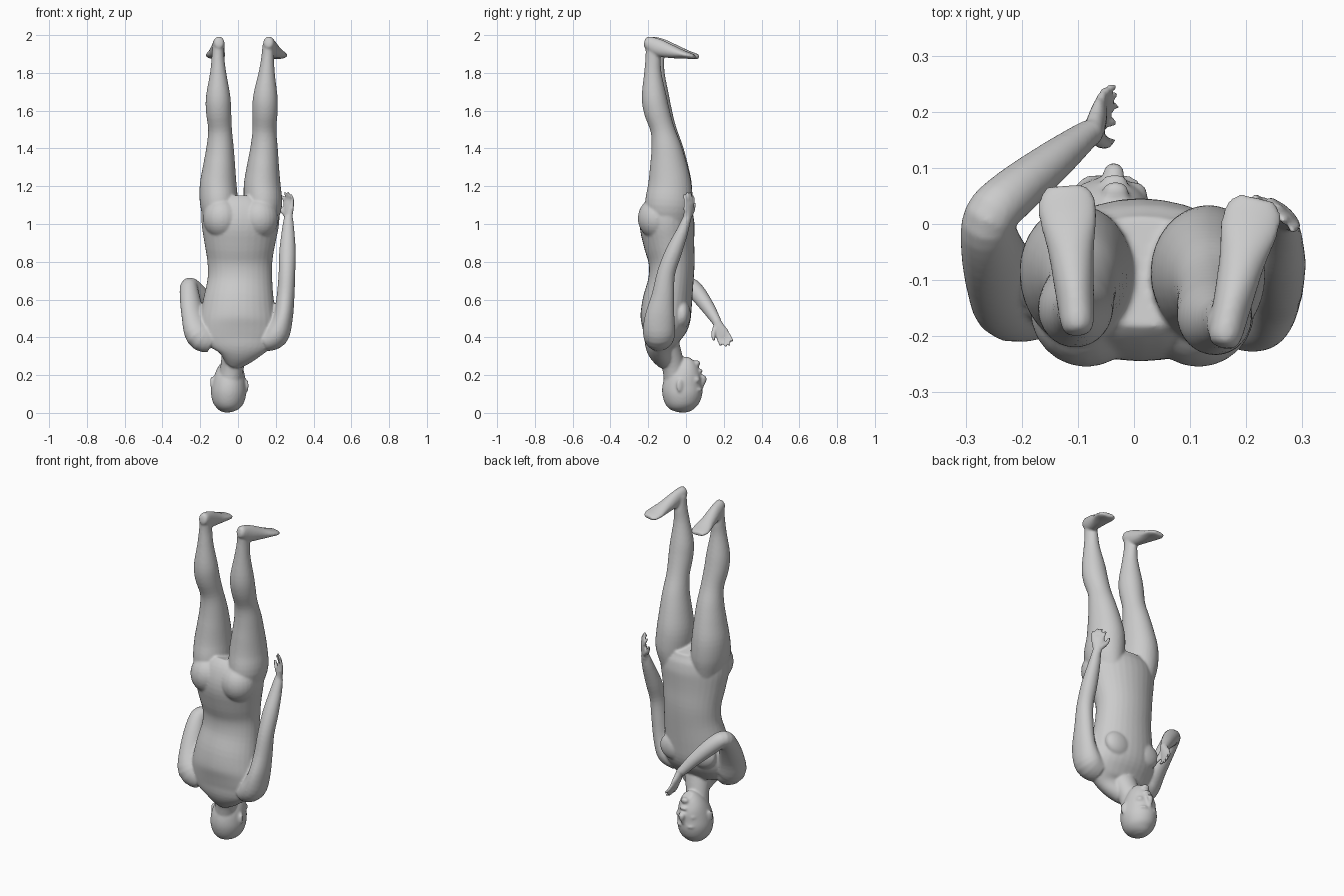
import bpy, bmesh, math
from mathutils import Vector, Matrix

bm = bmesh.new()


def spline(rows, steps=4):
    """Catmull-Rom resampling of section rows."""
    out = []
    n = len(rows)
    for i in range(n - 1):
        p = [rows[max(0, min(n - 1, i + k))] for k in (-1, 0, 1, 2)]
        for s in range(steps):
            t = s / steps
            out.append([0.5 * (2 * b + (c - a) * t + (2 * a - 5 * b + 4 * c - d) * t * t
                               + (3 * b - a - 3 * c + d) * t ** 3)
                        for a, b, c, d in zip(*p)])
    out.append(list(rows[-1]))
    return out


def loft(rows, side=(1, 0, 0), sides=32):
    """Closed tube through rows of x, y, z, half width along side, half depth."""
    rows = spline(rows)
    pts = [Vector(r[:3]) for r in rows]
    rings = []
    for i, r in enumerate(rows):
        t = (pts[min(i + 1, len(pts) - 1)] - pts[max(i - 1, 0)]).normalized()
        s = Vector(side)
        s = (s - t * s.dot(t)).normalized()
        u = t.cross(s)
        rings.append([bm.verts.new(pts[i] + s * r[3] * math.cos(a) + u * r[4] * math.sin(a))
                      for a in (2 * math.pi * k / sides for k in range(sides))])
    for a, b in zip(rings, rings[1:]):
        for k in range(sides):
            j = (k + 1) % sides
            bm.faces.new((a[k], a[j], b[j], b[k]))
    bm.faces.new(rings[0][::-1])
    bm.faces.new(rings[-1])


def blob(c, r, turn=0.0):
    m = Matrix.Translation(c) @ Matrix.Rotation(turn, 4, 'Z') @ Matrix.Diagonal((*r, 1))
    bmesh.ops.create_uvsphere(bm, u_segments=24, v_segments=16, radius=1, matrix=m)


def hand(wrist, along, wide, curl, thumb_side):
    """Palm, four fingers and a thumb."""
    w, d, s, c = (Vector(v) for v in (wrist, along, wide, curl))
    d.normalize(); s.normalize(); c.normalize()
    loft([(*(w - d * .02), .022, .019), (*(w + d * .02), .028, .018),
          (*(w + d * .055), .037, .015), (*(w + d * .08), .034, .012)], s)
    for k, length in zip((-1.5, -.5, .5, 1.5), (.058, .072, .07, .052)):
        off = s * k * .02 * thumb_side
        a = w + d * .065 + off * .9
        b = a + d * length * .55 + off * .15 + c * .004
        e = a + d * length + off * .25 + c * .02
        loft([(*a, .0095, .0095), (*b, .009, .009), (*e, .007, .007)], s, 12)
    a = w + d * .015 + s * thumb_side * .02
    b = a + d * .03 + s * thumb_side * .025 + c * .012
    e = b + d * .035 + s * thumb_side * .01 + c * .008
    loft([(*a, .015, .014), (*b, .012, .012), (*e, .008, .008)], c, 12)


# Torso, from neck root (low) to crotch (high)
loft([(-.02, -.10, .27, .055, .05), (-.005, -.13, .31, .105, .06), (0, -.14, .35, .17, .075),
      (0, -.13, .40, .20, .098), (0, -.112, .48, .205, .13), (.003, -.10, .58, .19, .132),
      (.01, -.08, .70, .172, .12), (.01, -.076, .80, .172, .122), (.01, -.09, .90, .188, .135),
      (.012, -.1, 1.0, .205, .145), (.015, -.095, 1.08, .20, .13), (.017, -.085, 1.13, .15, .10)])
for x in (-1, 1):
    blob((.015 + x * .1, -.155, 1.03), (.1, .1, .11))      # buttocks
    blob((x * .095, -.02, .52), (.085, .045, .075))        # chest

# Neck and head
loft([(-.045, -.055, .15, .06, .06), (-.03, -.068, .25, .062, .06), (-.01, -.1, .35, .075, .068)])
loft([(-.055, -.02, .003, .02, .025), (-.055, -.02, .018, .052, .06), (-.053, -.021, .05, .08, .09),
      (-.05, -.02, .10, .093, .106), (-.047, -.017, .15, .09, .105), (-.042, -.004, .20, .08, .092),
      (-.037, .008, .24, .065, .072), (-.034, .02, .268, .045, .05), (-.033, .03, .284, .025, .025)])
loft([(-.044, .076, .125, .011, .01), (-.04, .088, .155, .012, .013),
      (-.036, .094, .182, .018, .016), (-.035, .08, .195, .016, .01)])          # nose
blob((-.034, .077, .222), (.024, .012, .011))                                   # lips
blob((-.033, .058, .262), (.024, .018, .017))                                   # chin
for x in (-1, 1):
    blob((-.045 + x * .034, .07, .122), (.026, .017, .009), -x * .35)           # brows
    blob((-.04 + x * .042, .055, .175), (.024, .02, .018), -x * .4)             # cheeks
    blob((-.046 + x * .092, -.032, .152 - x * .008), (.008, .02, .034), x * .35)  # ears

# Legs: x centre, y centre, height, half width, half depth
PROFILE = [(-.095, 1.0, .08, .11), (-.092, 1.1, .1, .125), (-.085, 1.2, .098, .116),
           (-.09, 1.3, .086, .1), (-.1, 1.4, .073, .081), (-.12, 1.5, .063, .064),
           (-.15, 1.6, .067, .068), (-.163, 1.68, .064, .065), (-.168, 1.8, .043, .046),
           (-.166, 1.88, .034, .04), (-.17, 1.95, .03, .035)]
LEFT_X = (-.095, -.1, -.105, -.1, -.095, -.095, -.103, -.105, -.105, -.106, -.104)
RIGHT_X = (.12, .133, .128, .132, .138, .14, .143, .145, .152, .157, .16)
FOOT = [(-.208, 1.968, .012, .015), (-.195, 1.963, .028, .033), (-.14, 1.935, .034, .046),
        (-.06, 1.911, .041, .034), (0, 1.897, .052, .021), (.035, 1.889, .05, .016),
        (.056, 1.885, .034, .011)]
for xs, shift, heel, toe in ((LEFT_X, .012, -.1, -.12), (RIGHT_X, -.01, .16, .212)):
    loft([(x, y + shift * max(0, z - 1.1) / .9, z, w, d) for x, (y, z, w, d) in zip(xs, PROFILE)])
    loft([(heel + (toe - heel) * (y + .2) / .23, y + shift, z, w, h) for y, z, w, h in FOOT])

# Straight arm, hand beside the thigh
loft([(.14, -.135, .385, .06, .07), (.2, -.142, .415, .07, .085), (.237, -.14, .50, .053, .08),
      (.252, -.122, .62, .047, .06), (.259, -.105, .74, .044, .048), (.262, -.066, .85, .044, .044),
      (.265, -.02, .96, .034, .032), (.267, .006, 1.035, .024, .021)])
hand((.267, .008, 1.035), (.03, .12, 1), (.7, -.7, 0), (-.6, -.4, 0), -1)

# Bent arm, hand in front of the face
loft([(-.14, -.135, .385, .06, .07), (-.2, -.135, .415, .07, .085), (-.235, -.095, .51, .054, .07),
      (-.256, -.035, .62, .05, .055), (-.257, .012, .672, .047, .045), (-.215, .055, .64, .045, .046),
      (-.14, .115, .56, .036, .037), (-.08, .163, .483, .024, .026)], (.6, -.7, .1))
hand((-.072, .167, .475), (.16, .4, -.9), (0, .9, .4), (.8, 0, 0), -1)

bmesh.ops.recalc_face_normals(bm, faces=bm.faces)
mesh = bpy.data.meshes.new("figure_body")
bm.to_mesh(mesh)
bm.free()
body = bpy.data.objects.new("figure_body", mesh)
bpy.context.collection.objects.link(body)

# Fuse all parts into one smooth skin
fuse = body.modifiers.new("fuse", 'REMESH')
fuse.mode = 'VOXEL'
fuse.voxel_size = .0065
fuse.use_smooth_shade = True
soft = body.modifiers.new("soften", 'SMOOTH')
soft.factor = .5
soft.iterations = 6
